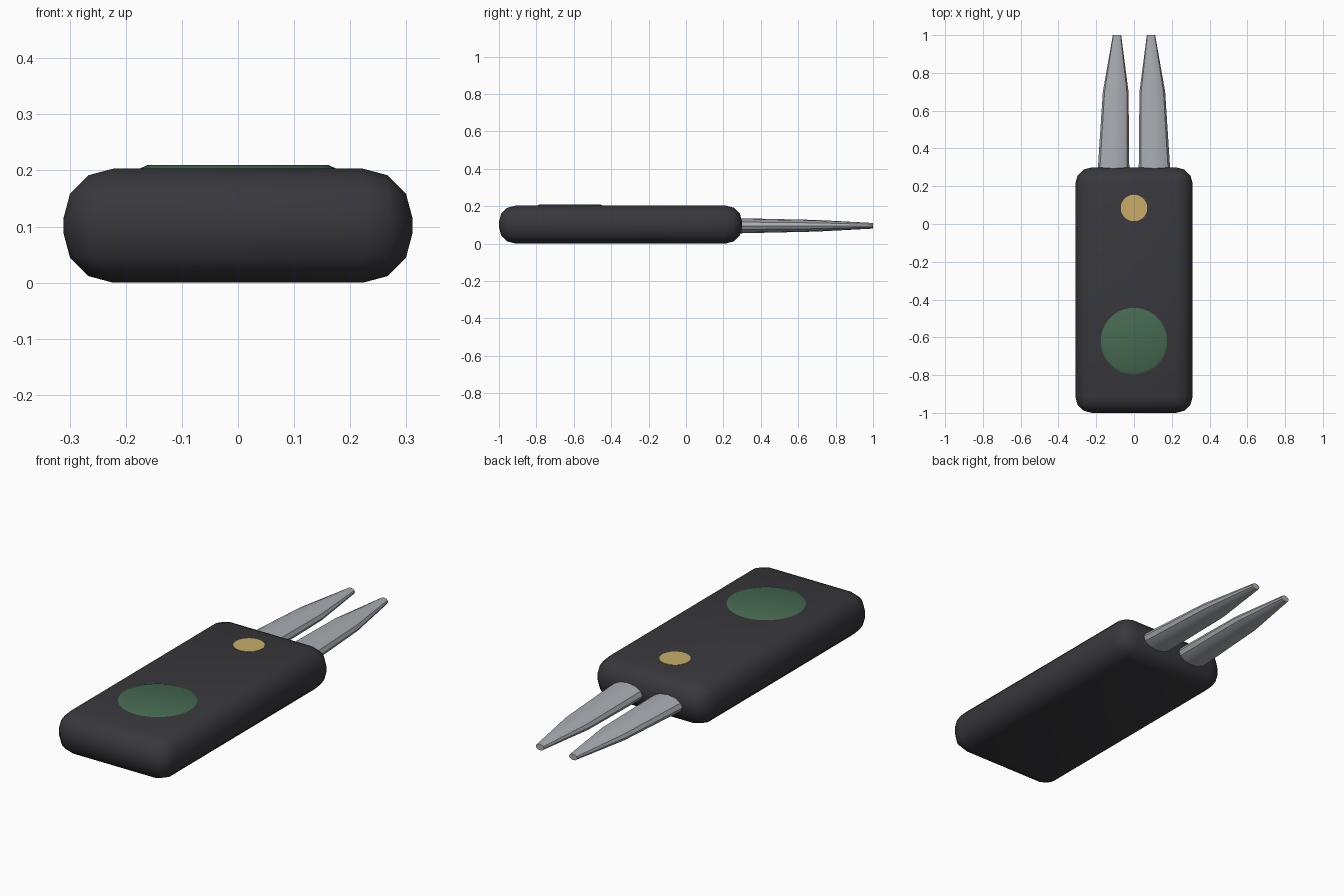
import bpy, bmesh, math
from mathutils import Matrix

if "Cube" in bpy.data.objects:
    bpy.data.objects.remove(bpy.data.objects["Cube"])


def material(name, rgb):
    m = bpy.data.materials.new(name)
    m.diffuse_color = (*rgb, 1)
    m.use_nodes = True
    m.node_tree.nodes["Principled BSDF"].inputs["Base Color"].default_value = m.diffuse_color
    return m


CASING = material("charcoal", (0.040, 0.040, 0.046))
STEEL = material("steel grey", (0.40, 0.42, 0.45))
GREEN = material("dark green", (0.060, 0.140, 0.082))
GOLD = material("brass", (0.58, 0.42, 0.14))


def finish(name, bm, mat, angle=35):
    bmesh.ops.recalc_face_normals(bm, faces=bm.faces)
    me = bpy.data.meshes.new(name)
    bm.to_mesh(me)
    bm.free()
    me.materials.append(mat)
    me.shade_smooth()
    me.set_sharp_from_angle(angle=math.radians(angle))
    ob = bpy.data.objects.new(name, me)
    bpy.context.collection.objects.link(ob)
    return ob


def loft(name, rings, mat, angle=35):
    """Skin a list of closed rings of points and cap both ends."""
    bm = bmesh.new()
    loops = [[bm.verts.new(p) for p in ring] for ring in rings]
    n = len(loops[0])
    for a, b in zip(loops, loops[1:]):
        for i in range(n):
            j = (i + 1) % n
            bm.faces.new((a[i], a[j], b[j], b[i]))
    bm.faces.new(loops[0])
    bm.faces.new(loops[-1])
    return finish(name, bm, mat, angle)


def disc(name, y, profile, mat, sides=48):
    """Round plate lying on the casing; profile is (radius, z) pairs."""
    turns = [2 * math.pi * i / sides for i in range(sides)]
    return loft(name, [[(r * math.cos(t), y + r * math.sin(t), z) for t in turns]
                       for r, z in profile], mat)


# Rounded casing: 0.62 x 1.3 x 0.203
bm = bmesh.new()
bmesh.ops.create_cube(bm, size=1, matrix=Matrix.Translation((0, -0.35, 0.1015))
                      @ Matrix.Diagonal((0.622, 1.3, 0.203, 1)))
bmesh.ops.bevel(bm, geom=bm.edges[:], offset=0.088, offset_type='OFFSET',
                segments=3, profile=0.5, affect='EDGES')
finish("casing", bm, CASING)

# Green ball marker and small brass stud on the top face
disc("ball_marker", -0.62, [(0.176, 0.195), (0.176, 0.203), (0.160, 0.210)], GREEN)
disc("brass_stud", 0.085, [(0.070, 0.196), (0.070, 0.2045)], GOLD)

# Two tapered oval prongs: (y, centre x, half width, half height)
SECTIONS = [(0.18, 0.108, 0.087, 0.042), (0.30, 0.108, 0.083, 0.040),
            (0.70, 0.097, 0.068, 0.031), (1.00, 0.090, 0.022, 0.015)]
for side, label in ((-1, "left"), (1, "right")):
    rings = [[(side * cx + w * math.cos(k * math.pi / 6), y,
               0.095 + h * math.sin(k * math.pi / 6)) for k in range(12)]
             for y, cx, w, h in SECTIONS]
    loft(label + "_prong", rings, STEEL)
